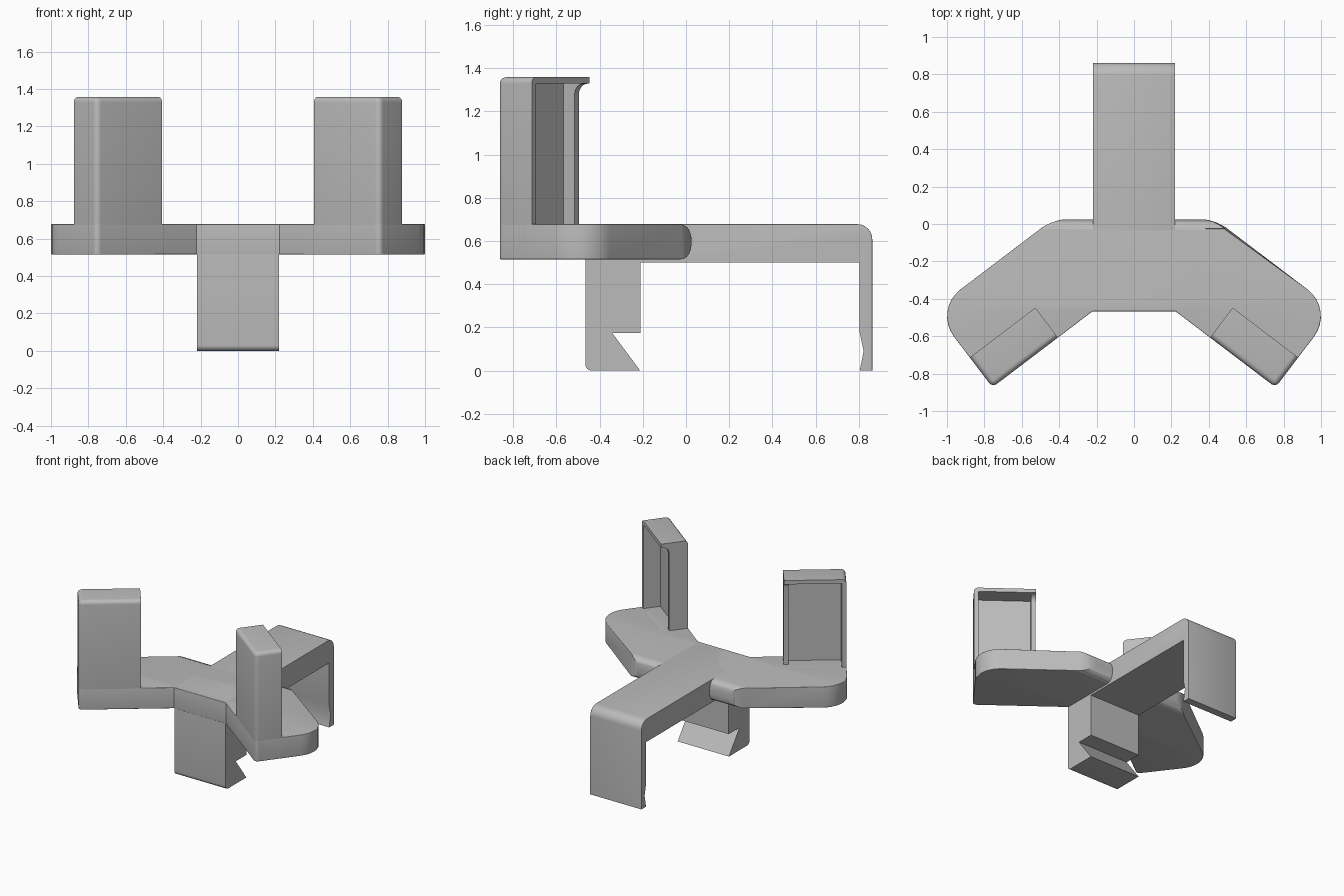
import bpy, bmesh
from math import sin, cos, pi, radians
from mathutils import Vector

if "Cube" in bpy.data.objects:
    bpy.data.objects.remove(bpy.data.objects["Cube"])

grey = bpy.data.materials.new("plain_grey")
grey.use_nodes = True
grey.diffuse_color = (0.5, 0.5, 0.5, 1)
grey.node_tree.nodes["Principled BSDF"].inputs["Base Color"].default_value = grey.diffuse_color

# Shared dimensions
TOP, BOTTOM, HALF = 0.678, 0.515, 0.22
ROUND = 0.03
ANGLE = radians(37.2)
ALONG = Vector((cos(ANGLE), -sin(ANGLE), 0))    # outward along the left arm
ACROSS = Vector((sin(ANGLE), cos(ANGLE), 0))    # from the arm's front to its back
TIP = Vector((0.757, -0.873, 0))                # front corner of the arm end


def prism(points, offset):
    """Closed solid from a ring of 3D points swept by an offset."""
    bm = bmesh.new()
    face = bm.faces.new([bm.verts.new(p) for p in points])
    swept = bmesh.ops.extrude_face_region(bm, geom=[face], use_keep_orig=True)["geom"]
    moved = [g for g in swept if isinstance(g, bmesh.types.BMVert)]
    bmesh.ops.translate(bm, verts=moved, vec=offset)
    bmesh.ops.recalc_face_normals(bm, faces=bm.faces)
    return bm


def bevel(bm, rule, width, segments=5):
    edges = [e for e in bm.edges if rule(*[v.co for v in e.verts])]
    bmesh.ops.bevel(bm, geom=edges, offset=width, segments=segments,
                    profile=0.5, affect='EDGES', clamp_overlap=True)


def make(name, bm):
    mesh = bpy.data.meshes.new(name)
    bm.to_mesh(mesh)
    bm.free()
    mesh.materials.append(grey)
    obj = bpy.data.objects.new(name, mesh)
    bpy.context.collection.objects.link(obj)
    return obj


def finish(obj):
    """Apply modifiers and smooth the rounded edges."""
    bpy.ops.object.select_all(action='DESELECT')
    obj.select_set(True)
    bpy.context.view_layer.objects.active = obj
    for mod in list(obj.modifiers):
        bpy.ops.object.modifier_apply(modifier=mod.name)
    bpy.ops.object.shade_smooth_by_angle(angle=radians(35))


def arc(cy, cz, radius, start, end, steps=6):
    """Arc points in the y-z plane, angles in degrees."""
    angles = [radians(start + (end - start) * i / steps) for i in range(steps + 1)]
    return [(cy + radius * cos(a), cz + radius * sin(a)) for a in angles]


# Two-armed plate with rounded arm ends
far_corner = TIP + ACROSS * 0.52
half = [Vector((0.222, -0.467, 0)), TIP, far_corner, Vector((0.434, 0.025, 0))]
outline = half + [Vector((-p.x, p.y, 0)) for p in reversed(half)]
bm = prism([p + Vector((0, 0, BOTTOM)) for p in outline], Vector((0, 0, TOP - BOTTOM)))


def upright_near(corner):
    return lambda a, b: all(abs(abs(v.x) - corner.x) < 0.001 and
                            abs(v.y - corner.y) < 0.001 for v in (a, b))


for corner, width in ((far_corner, 0.18), (half[3], 0.07), (TIP, ROUND)):
    bevel(bm, upright_near(corner), width, 8)
bevel(bm, lambda a, b: abs(a.z - b.z) < 0.001, ROUND)
finish(make("arm_plate", bm))

# Centre bar with the front clamp leg and the rear hook in one side profile
profile = (arc(-0.436, ROUND, ROUND, 270, 180)
           + arc(-0.436, TOP - ROUND, ROUND, 180, 90)
           + arc(0.792, TOP - 0.07, 0.07, 90, 0)
           + [(0.862, 0), (0.804, 0), (0.822, 0.09), (0.804, 0.175), (0.804, 0.5),
              (-0.21, 0.5), (-0.21, 0.175), (-0.342, 0.175), (-0.212, 0)])
bm = prism([Vector((-HALF, y, z)) for y, z in profile], Vector((2 * HALF, 0, 0)))


def outer_rim(a, b):
    return a.x * b.x > 0 and all(v.z > 0.67 or v.y > 0.85 or v.y + v.z > 1.4
                                 for v in (a, b))


bevel(bm, outer_rim, 0.015, 3)
finish(make("centre_bar", bm))

# Upright holders: block with a recess, side walls and a top lip
LENGTH, DEPTH, HEIGHT, WALL = 0.44, 0.2, 1.358, 0.033


def place(u, v, z):
    """u runs inward from the arm end, v runs back from the front face."""
    return TIP - ALONG * u + ACROSS * v + Vector((0, 0, z))


def box(u0, u1, v0, v1, z0, z1):
    ring = [place(u0, v0, z0), place(u1, v0, z0), place(u1, v1, z0), place(u0, v1, z0)]
    return prism(ring, Vector((0, 0, z1 - z0)))


def block_edge(a, b):
    """Edges shared by two of the front, outer, top and bottom faces."""
    def on(test):
        return test(a) and test(b)
    front = on(lambda p: abs((p - TIP).dot(ACROSS)) < 0.001)
    outer = on(lambda p: abs((p - TIP).dot(ALONG)) < 0.001)
    level = abs(a.z - b.z) < 0.001
    return (front and outer) or (level and (front or outer))


bm = box(0, LENGTH, 0, DEPTH, BOTTOM, HEIGHT)
bevel(bm, block_edge, ROUND)
holder = make("upright_holder", bm)

recess = make("recess_cutter", box(WALL, LENGTH - WALL, 0.075, 0.4, TOP, HEIGHT - 0.03))
lip = HEIGHT - 0.03
section = [(0.4, TOP), (0.14, TOP)] + arc(0.19, lip - 0.05, 0.05, 180, 90) + [(0.4, lip)]
trim = make("inner_wall_cutter",
            prism([place(LENGTH - WALL - 0.05, v, z) for v, z in section],
                  -ALONG * (WALL + 0.2)))

for cutter in (recess, trim):
    cutter.hide_render = True
    cut = holder.modifiers.new(cutter.name, 'BOOLEAN')
    cut.object, cut.operation, cut.solver = cutter, 'DIFFERENCE', 'EXACT'
mirror = holder.modifiers.new("mirror", 'MIRROR')
mirror.use_axis[0] = True
mirror.use_clip = False
finish(holder)
for cutter in (recess, trim):
    bpy.data.objects.remove(cutter)
